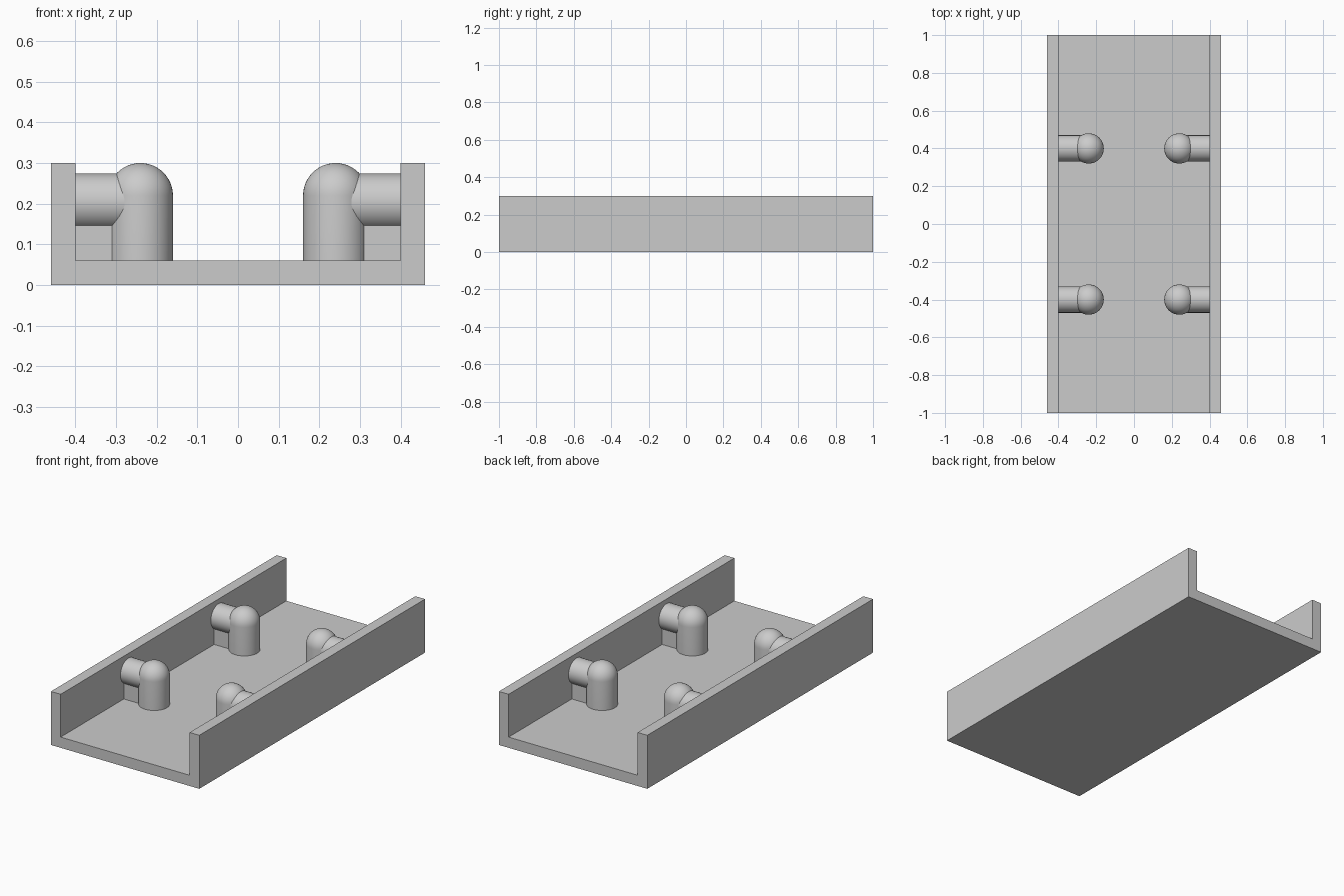
import bpy
import bmesh
import math
from mathutils import Matrix, Vector

cube = bpy.data.objects.get("Cube")
if cube:
    bpy.data.objects.remove(cube, do_unlink=True)

grey = bpy.data.materials.new("plain grey")
grey.use_nodes = True
grey.diffuse_color = (0.6, 0.6, 0.6, 1)
grey.node_tree.nodes["Principled BSDF"].inputs["Base Color"].default_value = (0.6, 0.6, 0.6, 1)

HALF_WIDTH, INNER, FLOOR, HEIGHT = 0.46, 0.40, 0.06, 0.30
POST_X, POST_R, POST_Y = 0.24, 0.08, 0.40
PIPE_Z, PIPE_R, WEB_HALF = 0.204, 0.07, 0.04


def finish(name, bm, smooth=False):
    bmesh.ops.recalc_face_normals(bm, faces=bm.faces)
    mesh = bpy.data.meshes.new(name)
    bm.to_mesh(mesh)
    bm.free()
    mesh.materials.append(grey)
    obj = bpy.data.objects.new(name, mesh)
    bpy.context.collection.objects.link(obj)
    if smooth:
        bpy.ops.object.select_all(action="DESELECT")
        obj.select_set(True)
        bpy.context.view_layer.objects.active = obj
        bpy.ops.object.shade_smooth_by_angle(angle=math.radians(35))
    return obj


# U-shaped channel: one profile extruded along y
bm = bmesh.new()
half = [(HALF_WIDTH, 0), (HALF_WIDTH, HEIGHT), (INNER, HEIGHT), (INNER, FLOOR)]
profile = half + [(-x, z) for x, z in reversed(half)]
face = bm.faces.new([bm.verts.new((x, -1, z)) for x, z in profile])
ext = bmesh.ops.extrude_face_region(bm, geom=[face])
moved = [v for v in ext["geom"] if isinstance(v, bmesh.types.BMVert)]
bmesh.ops.translate(bm, verts=moved, vec=(0, 2, 0))
finish("channel", bm)


def domed_post(name, x, y):
    # Outline spun around the post's axis
    bm = bmesh.new()
    shoulder = HEIGHT - POST_R
    outline = [Vector((POST_R, 0, FLOOR - 0.01))]
    for i in range(13):
        a = math.pi / 2 * i / 12
        outline.append(Vector((POST_R * math.cos(a), 0, shoulder + POST_R * math.sin(a))))
    verts = [bm.verts.new(p) for p in outline]
    edges = [bm.edges.new(pair) for pair in zip(verts, verts[1:])]
    bmesh.ops.spin(bm, geom=verts + edges, cent=(0, 0, 0), axis=(0, 0, 1),
                   angle=math.tau, steps=48)
    bmesh.ops.remove_doubles(bm, verts=bm.verts, dist=0.0001)
    bmesh.ops.translate(bm, verts=bm.verts, vec=(x, y, 0))
    finish(name, bm, True)


def side_pipe(name, x0, x1, y):
    bm = bmesh.new()
    place = Matrix.Translation(((x0 + x1) / 2, y, PIPE_Z)) @ Matrix.Rotation(math.pi / 2, 4, "Y")
    bmesh.ops.create_cone(bm, cap_ends=True, segments=48, radius1=PIPE_R,
                          radius2=PIPE_R, depth=abs(x1 - x0), matrix=place)
    finish(name, bm, True)


def web(name, x0, x1, y):
    # Support plate filling the gap under the pipe
    bm = bmesh.new()
    z0, z1 = FLOOR - 0.01, PIPE_Z
    place = Matrix.Translation(((x0 + x1) / 2, y, (z0 + z1) / 2))
    size = Matrix.Diagonal((abs(x1 - x0), 2 * WEB_HALF, z1 - z0, 1))
    bmesh.ops.create_cube(bm, size=1, matrix=place @ size)
    finish(name, bm)


for side, s in (("left", 1), ("right", -1)):
    for end, e in (("front", -1), ("back", 1)):
        tag = f"{end}_{side}"
        y = e * POST_Y
        domed_post(f"{tag}_post", s * POST_X, y)
        side_pipe(f"{tag}_pipe", s * POST_X, s * (INNER + 0.01), y)
        web(f"{tag}_web", s * POST_X, s * (INNER + 0.01), y)
